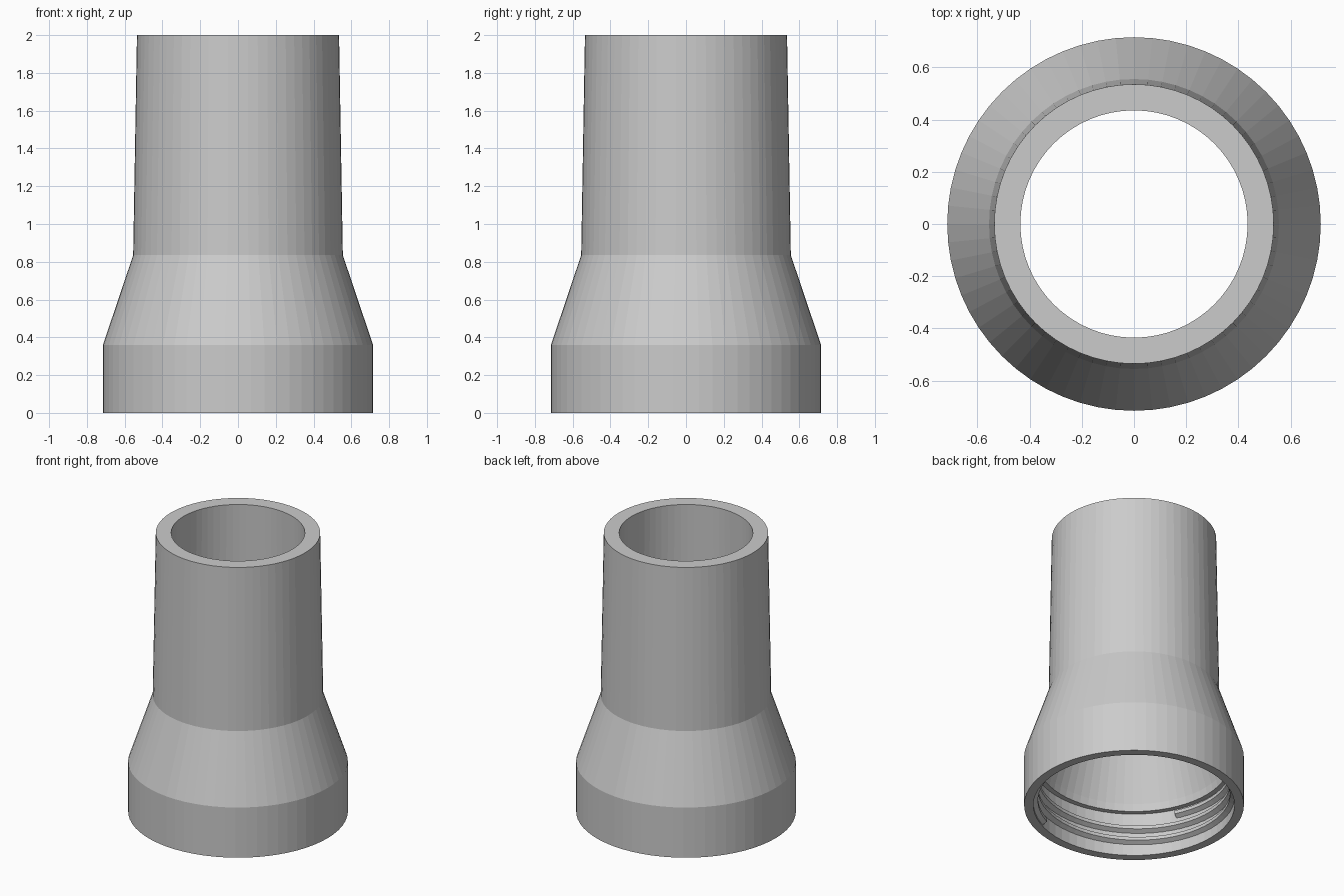
import bpy, bmesh, math

if "Cube" in bpy.data.objects:
    bpy.data.objects.remove(bpy.data.objects["Cube"])

SIDES = 64

grey = bpy.data.materials.new("light_grey")
grey.diffuse_color = (0.6, 0.6, 0.6, 1)
grey.use_nodes = True
grey.node_tree.nodes["Principled BSDF"].inputs["Base Color"].default_value = grey.diffuse_color


def make_object(name, bm):
    bmesh.ops.recalc_face_normals(bm, faces=bm.faces)
    mesh = bpy.data.meshes.new(name)
    bm.to_mesh(mesh)
    bm.free()
    mesh.materials.append(grey)
    obj = bpy.data.objects.new(name, mesh)
    bpy.context.collection.objects.link(obj)
    return obj


def point(radius, angle, z):
    return (radius * math.cos(angle), radius * math.sin(angle), z)


def bridge(bm, ring_a, ring_b, count):
    for i in range(count):
        j = (i + 1) % count
        bm.faces.new((ring_a[i], ring_a[j], ring_b[j], ring_b[i]))


# Hollow body: closed wall section (radius, z) turned about the z axis
section = [(0.715, 0), (0.715, 0.36), (0.555, 0.835), (0.535, 2.0),
           (0.435, 2.0), (0.455, 0.835), (0.61, 0.36), (0.62, 0.31),
           (0.655, 0.31), (0.655, 0)]
bm = bmesh.new()
rings = [[bm.verts.new(point(r, math.tau * s / SIDES, z)) for r, z in section]
         for s in range(SIDES)]
for s in range(SIDES):
    bridge(bm, rings[s], rings[(s + 1) % SIDES], len(section))
make_object("adapter_body", bm)

# Internal screw thread: trapezoid ridge swept up a helix inside the socket
TURNS, PITCH = 2.75, 0.085
START, START_Z = math.radians(-65), 0.04
ridge = [(0.66, -0.032), (0.625, -0.012), (0.625, 0.012), (0.66, 0.032)]
bm = bmesh.new()
steps = int(TURNS * SIDES)
rings = []
for s in range(steps + 1):
    turn = s / SIDES
    rings.append([bm.verts.new(point(r, START + math.tau * turn,
                                     START_Z + PITCH * turn + dz))
                  for r, dz in ridge])
for a, b in zip(rings, rings[1:]):
    bridge(bm, a, b, len(ridge))
bm.faces.new(rings[0])
bm.faces.new(rings[-1])
make_object("internal_thread", bm)
